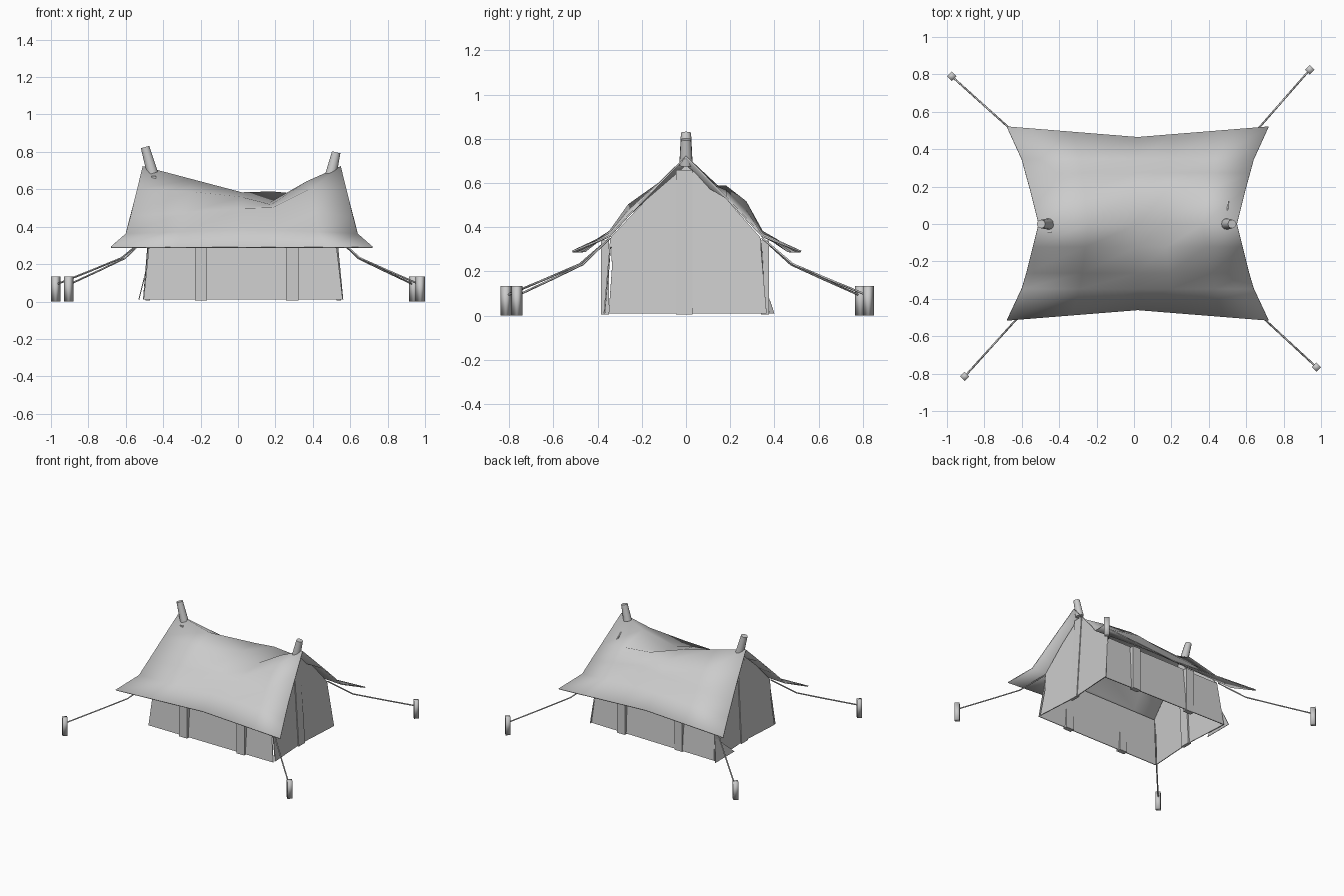
import bpy, bmesh
from mathutils import Vector

old = bpy.data.objects.get("Cube")
if old:
    bpy.data.objects.remove(old, do_unlink=True)

canvas = bpy.data.materials.new("pale_grey")
canvas.use_nodes = True
colour = (0.6, 0.6, 0.6, 1)
canvas.diffuse_color = colour
canvas.node_tree.nodes["Principled BSDF"].inputs["Base Color"].default_value = colour


def make(name, verts, faces, thick=0.0, smooth=None):
    me = bpy.data.meshes.new(name)
    me.from_pydata([tuple(v) for v in verts], [], faces)
    bm = bmesh.new()
    bm.from_mesh(me)
    bmesh.ops.recalc_face_normals(bm, faces=bm.faces)
    bm.to_mesh(me)
    bm.free()
    me.materials.append(canvas)
    ob = bpy.data.objects.new(name, me)
    bpy.context.collection.objects.link(ob)
    if thick:
        mod = ob.modifiers.new("cloth_thickness", "SOLIDIFY")
        mod.thickness = thick
        mod.offset = 0
    if smooth:
        bpy.ops.object.select_all(action="DESELECT")
        ob.select_set(True)
        bpy.context.view_layer.objects.active = ob
        bpy.ops.object.shade_smooth_by_angle(angle=smooth)
    return ob


def tube(name, a, b, r0, r1, sides, smooth):
    """Tapered prism from a to b with flat ends."""
    a, b = Vector(a), Vector(b)
    bm = bmesh.new()
    bmesh.ops.create_cone(bm, cap_ends=True, segments=sides, radius1=r0,
                          radius2=r1, depth=(b - a).length)
    turn = Vector((0, 0, 1)).rotation_difference(b - a)
    verts = [turn @ v.co + (a + b) / 2 for v in bm.verts]
    faces = [[v.index for v in f.verts] for f in bm.faces]
    bm.free()
    return make(name, verts, faces, smooth=smooth)


def strip(name, a, b, across, depth):
    """Flat batten from a to b, given half-width and half-depth vectors."""
    a, b, w, d = map(Vector, (a, b, across, depth))
    verts = [p + i * w + j * d for p in (a, b)
             for i, j in ((-1, -1), (1, -1), (1, 1), (-1, 1))]
    faces = [(0, 1, 2, 3), (4, 5, 6, 7)]
    faces += [(i, (i + 1) % 4, (i + 1) % 4 + 4, i + 4) for i in range(4)]
    return make(name, verts, faces)


# Sagging roof: rows run from front eave to back eave,
# each with y, left end x, right end x, eave curve, heights
columns = (0, 0.25, 0.5, 0.64, 0.83, 1)
rows = [
    (-0.515, -0.68, 0.72, 0.11, (0.29,) * 6),
    (-0.345, -0.60, 0.64, 0.0, (0.36, 0.37, 0.38, 0.38, 0.37, 0.36)),
    (-0.26, -0.575, 0.615, 0.0, (0.453, 0.475, 0.495, 0.50, 0.475, 0.453)),
    (-0.12, -0.54, 0.58, 0.0, (0.597, 0.585, 0.555, 0.515, 0.60, 0.597)),
    (0, -0.51, 0.55, 0.0, (0.72, 0.65, 0.58, 0.525, 0.64, 0.72)),
    (0.18, -0.555, 0.595, 0.0, (0.535, 0.55, 0.57, 0.585, 0.565, 0.535)),
    (0.27, -0.58, 0.62, 0.0, (0.44, 0.465, 0.49, 0.515, 0.475, 0.44)),
    (0.345, -0.60, 0.64, 0.0, (0.36, 0.37, 0.38, 0.38, 0.37, 0.36)),
    (0.52, -0.68, 0.72, 0.11, (0.29,) * 6),
]
n = len(columns)
verts = [(x0 + (x1 - x0) * u, y * (1 - k * (1 - abs(2 * u - 1))), z)
         for y, x0, x1, k, heights in rows for u, z in zip(columns, heights)]
faces = [(r * n + c, r * n + c + 1, (r + 1) * n + c + 1, (r + 1) * n + c)
         for r in range(len(rows) - 1) for c in range(n - 1)]
make("roof_canvas", verts, faces, 0.008, 0.8)

# Long side walls with their upright battens
sides = (("front", -0.365, -0.37, -0.34, -0.367), ("back", 0.375, 0.35, 0.335, 0.358))
for side, foot_r, foot_l, top, post in sides:
    make(side + "_wall", [(-0.505, foot_r, 0.01), (0.56, foot_l, 0.01),
                          (0.52, top, 0.35), (-0.47, top, 0.35)],
         [(0, 1, 2, 3)], 0.006)
    for x in (-0.198, 0.29):
        strip(side + "_batten", (x, post, 0.005), (x, post, 0.34),
              (0.033, 0, 0), (0, 0.018, 0))

# Gable end walls, slightly drawn in at the door, with door battens
ends = (("right", -1, -0.505, -0.475, -0.45, 0.69, 0.375),
        ("left", 1, 0.56, 0.52, 0.495, 0.68, 0.365))
for side, s, foot, mid, peak, high, back in ends:
    door = foot - s * 0.022
    upper = (mid + peak) / 2
    make(side + "_gable", [(door, 0, 0.01), (foot, back, 0.01), (mid, 0.335, 0.355),
                           (upper, 0.18, 0.53), (peak, 0, high), (upper, -0.18, 0.525),
                           (mid, -0.34, 0.355), (mid + s * 0.01, -0.335, 0.22),
                           (foot, -0.35, 0.01)],
         [(0, 1, 2, 3, 4), (0, 4, 5, 6, 7, 8)], 0.006)
    strip(side + "_door_batten", (door, -0.0075, 0.005), (peak, -0.0075, high - 0.02),
          (0, 0.0375, 0), (0.012, 0, 0))

# Ridge pole tips
tube("right_ridge_pole", (-0.457, 0, 0.685), (-0.497, 0, 0.826), 0.03, 0.023, 12, 0.9)
tube("left_ridge_pole", (0.497, 0, 0.68), (0.525, 0, 0.798), 0.03, 0.023, 12, 0.9)

# Loose corner flap at the foot of the right gable
make("corner_flap", [(-0.49, 0.345, 0.17), (-0.53, 0.40, 0.01), (-0.53, 0.17, 0.01)],
     [(0, 1, 2)], 0.005)

# Stakes and slack guy ropes
stakes = {"back_right": (-0.975, 0.79), "back_left": (0.94, 0.825),
          "front_right": (-0.905, -0.815), "front_left": (0.975, -0.765)}
for name, (x, y) in stakes.items():
    tube(name + "_stake", (x, y, 0), (x, y, 0.135), 0.025, 0.025, 4, 1.6)
    start = Vector((0.52 if x > 0 else -0.48, 0.345 if y > 0 else -0.345, 0))
    end = Vector((x, y, 0))
    curve = bpy.data.curves.new(name + "_rope", "CURVE")
    curve.dimensions = "3D"
    curve.bevel_depth = 0.005
    curve.bevel_resolution = 0
    curve.materials.append(canvas)
    path = curve.splines.new("POLY")
    path.points.add(3)
    for p, (t, z) in zip(path.points, ((0, 0.35), (0.29, 0.232), (0.62, 0.165), (1, 0.09))):
        p.co = (*start.lerp(end, t).xy, z, 1)
    bpy.context.collection.objects.link(bpy.data.objects.new(name + "_rope", curve))
